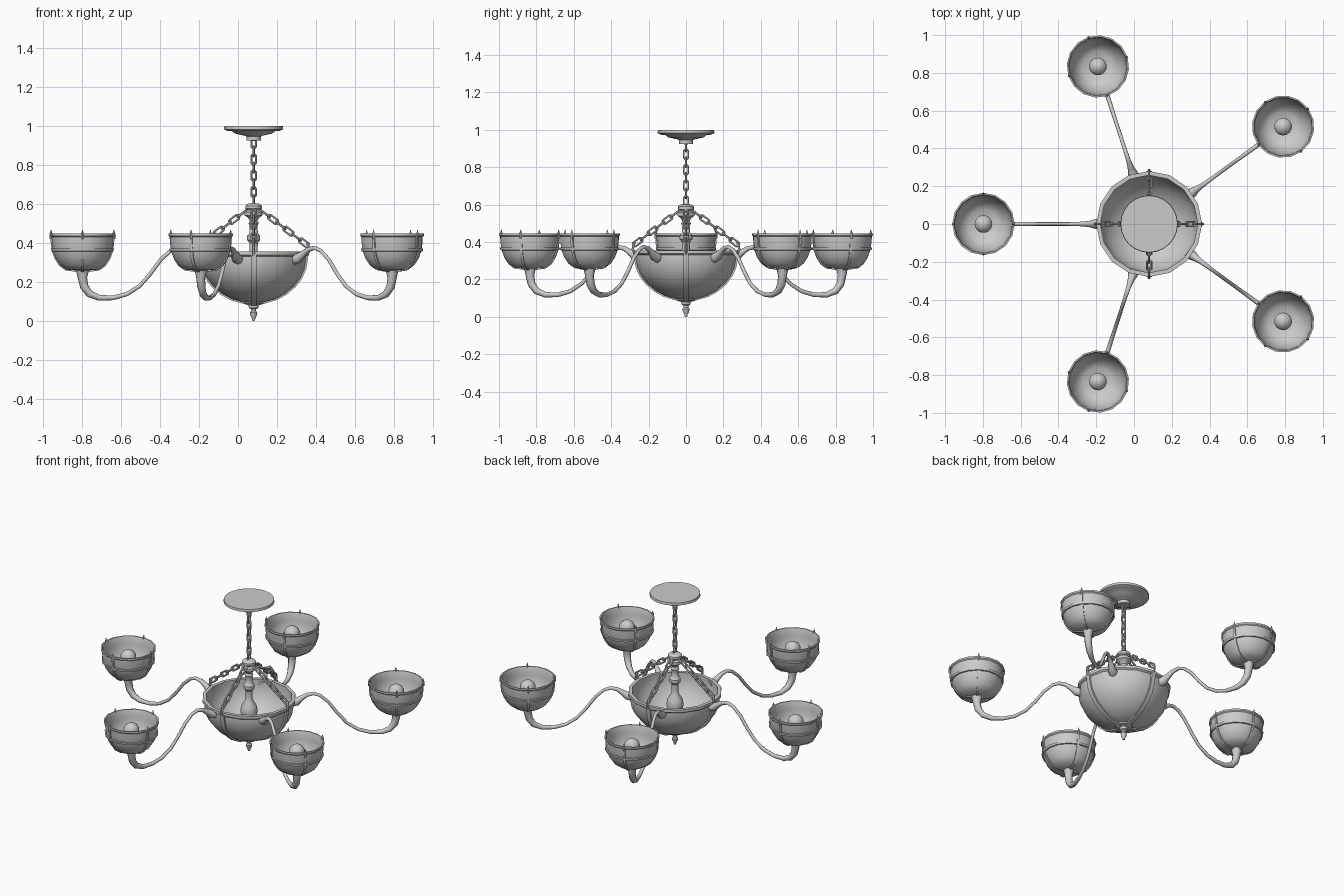
import bpy, bmesh, math
from mathutils import Vector, Matrix

if "Cube" in bpy.data.objects:
    bpy.data.objects.remove(bpy.data.objects["Cube"])

CENTRE = Vector((0.08, 0, 0))
TAU = math.tau


def finish(name, bm, matrix=Matrix(), angle=35):
    bmesh.ops.remove_doubles(bm, verts=bm.verts, dist=1e-5)
    bmesh.ops.recalc_face_normals(bm, faces=bm.faces)
    me = bpy.data.meshes.new(name)
    bm.to_mesh(me)
    bm.free()
    me.shade_smooth()
    me.set_sharp_from_angle(angle=math.radians(angle))
    ob = bpy.data.objects.new(name, me)
    ob.matrix_world = matrix
    bpy.context.collection.objects.link(ob)
    return ob


def lathe(name, profile, sides, matrix, angle=35):
    """Spin an (r, z) profile around z."""
    bm = bmesh.new()
    verts = [bm.verts.new((r, 0, z)) for r, z in profile]
    edges = [bm.edges.new(p) for p in zip(verts, verts[1:])]
    bmesh.ops.spin(bm, geom=verts + edges, axis=(0, 0, 1), cent=(0, 0, 0),
                   steps=sides, angle=TAU)
    return finish(name, bm, matrix, angle)


def sweep(bm, path, sizes, section, matrix=Matrix(), closed=False):
    """Sweep a (sideways, in-plane) section along a path in the xz plane."""
    pts = [Vector((x, 0, z)) for x, z in path]
    n, k, rings = len(pts), len(section), []
    for i, p in enumerate(pts):
        a = pts[(i - 1) % n] if closed else pts[max(i - 1, 0)]
        b = pts[(i + 1) % n] if closed else pts[min(i + 1, n - 1)]
        t = (b - a).normalized()
        nor = Vector((-t.z, 0, t.x))
        rings.append([bm.verts.new(matrix @ (p + Vector((0, u * sizes[i], 0)) + nor * v * sizes[i]))
                      for u, v in section])
    for i in range(n if closed else n - 1):
        r, s = rings[i], rings[(i + 1) % n]
        for j in range(k):
            bm.faces.new((r[j], r[(j + 1) % k], s[(j + 1) % k], s[j]))
    if not closed:
        bm.faces.new(rings[0])
        bm.faces.new(rings[-1])


def circle(n, r=1.0):
    return [(r * math.cos(TAU * i / n), r * math.sin(TAU * i / n)) for i in range(n)]


def strap(width, depth):
    return [(-width, -depth), (width, -depth), (width, depth), (-width, depth)]


def chain(name, start, end, count, wire=0.006, width=0.012):
    """Interlocking links, alternately turned a quarter, from start to end."""
    bm = bmesh.new()
    step = (end - start) / count
    rot = step.to_track_quat('Z', 'Y').to_matrix().to_4x4()
    h = step.length / 2 + wire * 0.9
    w, c = width, 0.007
    path = [(w, -h + c), (w, h - c), (w - c, h), (c - w, h),
            (-w, h - c), (-w, -h + c), (c - w, -h), (w - c, -h)]
    for i in range(count):
        m = (Matrix.Translation(start + step * (i + 0.5)) @ rot
             @ Matrix.Rotation(math.pi / 2 * (i % 2), 4, 'Z'))
        sweep(bm, path, [1] * 8, circle(6, wire), m, closed=True)
    return finish(name, bm)


hub = Matrix.Translation(CENTRE)

# Ceiling canopy
lathe("ceiling_canopy", [(0, .998), (.15, .998), (.152, .982), (.135, .974), (.11, .972),
      (.095, .96), (.05, .95), (.037, .945), (.037, .925), (0, .922)], 24, hub)

# Main hanging chain
chain("main_chain", CENTRE + Vector((0, 0, .932)), CENTRE + Vector((0, 0, .598)), 8)

# Central column with crown and baluster
lathe("central_column", [(0, .605), (.03, .6), (.042, .59), (.042, .575), (.034, .567),
      (.046, .558), (.046, .54), (.03, .53), (.02, .515), (.026, .5), (.02, .485), (.022, .45),
      (.034, .435), (.034, .415), (.022, .4), (.02, .36), (.026, .33), (.045, .3), (.052, .265),
      (.045, .225), (.026, .19), (.024, .16), (.06, .14), (.06, .1)], 16, hub)

# Large bowl
outer = [(.28, .355), (.28, .338), (.27, .33), (.27, .31), (.262, .265), (.242, .22),
         (.21, .178), (.165, .14), (.115, .113), (.06, .097), (0, .092)]
inner = [(max(r - .012, 0), z + .008) for r, z in outer[3:]][::-1]
lathe("bowl", inner + [(.258, .355)] + outer, 16, hub)

# Bowl straps
bm = bmesh.new()
ribs = [(.274, .345)] + outer[3:10] + [(.02, .085)]
for i in range(4):
    sweep(bm, ribs, [1] * len(ribs), strap(.014, .007), Matrix.Rotation(i * TAU / 4, 4, 'Z'))
finish("bowl_straps", bm, hub)

# Bottom finial
lathe("bottom_finial", [(0, .1), (.055, .098), (.05, .088), (.026, .083), (.024, .066),
      (.013, .06), (.013, .05), (.019, .043), (.017, .028), (.009, .014), (.007, .002),
      (0, 0)], 12, hub)

# Four slanting chains with hooks on the bowl rim
bm = bmesh.new()
for i in range(4):
    turn = Matrix.Rotation(i * TAU / 4, 4, 'Z')
    chain(f"side_chain_{i + 1}", CENTRE + turn @ Vector((.04, 0, .565)),
          CENTRE + turn @ Vector((.278, 0, .385)), 6)
    sweep(bm, [(.274, .335), (.284, .36), (.282, .385), (.27, .397)],
          [1, 1, 1, .7], circle(6, .008), turn)
finish("chain_hooks", bm, hub)

# Curved arms, cups and bulbs
arm_path = [(.255, .318), (.285, .322), (.31, .342), (.345, .365), (.385, .374), (.425, .36),
            (.475, .315), (.53, .24), (.585, .178), (.65, .137), (.72, .118), (.79, .118),
            (.84, .138), (.868, .175), (.877, .22), (.877, .265)]
arm_size = [.03, .026, .018, .013, .011, .01, .01, .01, .01, .011, .012, .015,
            .019, .022, .024, .034]
cup_out = [(.165, .447), (.165, .436), (.159, .43), (.157, .39), (.151, .355), (.138, .32),
           (.115, .285), (.085, .263), (0, .256)]
cup_in = [(max(r - .007, 0), z + .006) for r, z in cup_out[2:]][::-1]
cup_rib = [(.159, .445)] + cup_out[2:8] + [(.03, .256)]
for i in range(5):
    a = math.pi + i * TAU / 5
    turn = Matrix.Rotation(a, 4, 'Z')
    place = hub @ turn @ Matrix.Translation((.877, 0, 0))

    bm = bmesh.new()
    sweep(bm, arm_path, arm_size, circle(8))
    finish(f"arm_{i + 1}", bm, hub @ turn, 60)

    lathe(f"cup_{i + 1}", cup_in + [(.157, .447)] + cup_out, 16, place)
    lathe(f"cup_band_{i + 1}", [(.15, .372), (.161, .37), (.159, .357), (.147, .355)], 16, place)

    # Cup straps ending in spikes above the rim
    bm = bmesh.new()
    for j in range(4):
        quarter = Matrix.Rotation(j * TAU / 4, 4, 'Z')
        sweep(bm, cup_rib, [1] * len(cup_rib), strap(.007, .005), quarter)
        sweep(bm, [(.161, .42), (.161, .445), (.161, .468)], [1, 1, .1], circle(4, .008), quarter)
    finish(f"cup_straps_{i + 1}", bm, place)

    # Bulb on a short socket
    lathe(f"bulb_{i + 1}", [(0, .43), (.018, .426), (.036, .414), (.047, .395), (.047, .372),
          (.036, .352), (.024, .335), (.02, .315), (.026, .31), (.026, .26)], 14, place)
